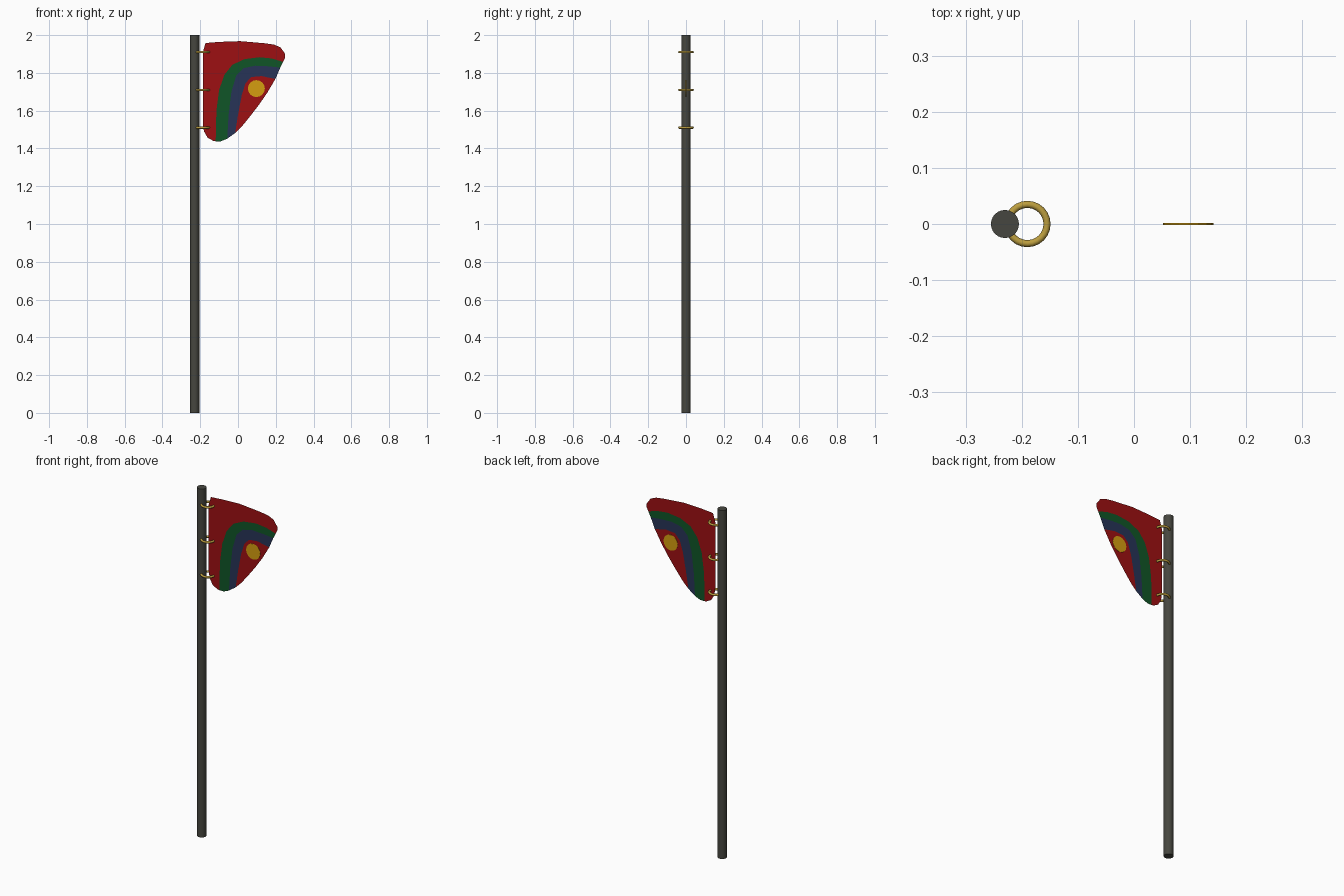
import bpy, bmesh, math

if "Cube" in bpy.data.objects:
    bpy.data.objects.remove(bpy.data.objects["Cube"])


def material(name, r, g, b):
    m = bpy.data.materials.new(name)
    m.diffuse_color = (r, g, b, 1)
    m.use_nodes = True
    m.node_tree.nodes["Principled BSDF"].inputs["Base Color"].default_value = m.diffuse_color
    return m


RED = material("red cloth", 0.34, 0.005, 0.006)
GREEN = material("green cloth", 0.005, 0.09, 0.02)
BLUE = material("blue cloth", 0.02, 0.034, 0.095)
YELLOW = material("yellow cloth", 0.66, 0.34, 0.005)
BRASS = material("brass", 0.50, 0.34, 0.05)
IRON = material("dark iron", 0.062, 0.062, 0.05)


def finish(name, mat, smooth=True):
    ob = bpy.context.object
    ob.name = name
    ob.data.materials.append(mat)
    if smooth:
        bpy.ops.object.shade_smooth_by_angle(angle=math.radians(40))


# pole
bpy.ops.mesh.primitive_cylinder_add(vertices=24, radius=0.025, depth=2, location=(-0.23, 0, 1))
finish("pole", IRON)

# hanging rings
for i, z in enumerate((1.51, 1.71, 1.91)):
    bpy.ops.mesh.primitive_torus_add(major_radius=0.035, minor_radius=0.0063, major_segments=24,
                                     minor_segments=10, location=(-0.19, 0, z))
    finish(f"ring_{i + 1}", BRASS)

# flag: a flat sheet divided by three arching curves (x, z), each from lower edge to right edge
outline = [(-0.13, 1.44), (-0.16, 1.456), (-0.18, 1.49), (-0.186, 1.53), (-0.186, 1.91),
           (-0.172, 1.958), (-0.1, 1.964), (0.01, 1.968), (0.14, 1.957), (0.19, 1.95),
           (0.225, 1.935), (0.25, 1.90), (0.25, 1.88)]
arch_1 = [(-0.118, 1.438), (-0.117, 1.53), (-0.113, 1.61), (-0.10, 1.71), (-0.072, 1.79),
          (-0.03, 1.843), (0.035, 1.873), (0.115, 1.883), (0.18, 1.876), (0.239, 1.858)]
arch_2 = [(-0.057, 1.452), (-0.05, 1.577), (-0.035, 1.70), (-0.01, 1.785), (0.03, 1.825),
          (0.09, 1.838), (0.16, 1.835), (0.224, 1.828)]
arch_3 = [(-0.015, 1.482), (0.0, 1.577), (0.02, 1.683), (0.04, 1.746), (0.07, 1.778),
          (0.125, 1.783), (0.198, 1.768)]
lower_edge = [(0.155, 1.695), (0.11, 1.63), (0.06, 1.565), (0.02, 1.516)]
regions = [
    (outline + arch_1[::-1], 0),
    (arch_1 + arch_2[::-1] + [(-0.09, 1.438)], 1),
    (arch_2 + arch_3[::-1], 2),
    (arch_3 + lower_edge, 0),
]
bm = bmesh.new()
for points, index in regions:
    face = bm.faces.new([bm.verts.new((x, 0, z)) for x, z in points])
    face.material_index = index
bmesh.ops.remove_doubles(bm, verts=bm.verts, dist=0.0001)
bmesh.ops.triangulate(bm, faces=bm.faces)
bmesh.ops.recalc_face_normals(bm, faces=bm.faces)
if sum(f.normal.y for f in bm.faces) > 0:
    bmesh.ops.reverse_faces(bm, faces=bm.faces)
mesh = bpy.data.meshes.new("flag")
bm.to_mesh(mesh)
bm.free()
for m in (RED, GREEN, BLUE):
    mesh.materials.append(m)
bpy.context.collection.objects.link(bpy.data.objects.new("flag", mesh))

# round spot, showing on both sides of the cloth
bpy.ops.mesh.primitive_cylinder_add(vertices=16, radius=0.045, depth=0.003,
                                    location=(0.097, 0, 1.717), rotation=(math.pi / 2, 0, 0))
finish("flag_spot", YELLOW, smooth=False)
